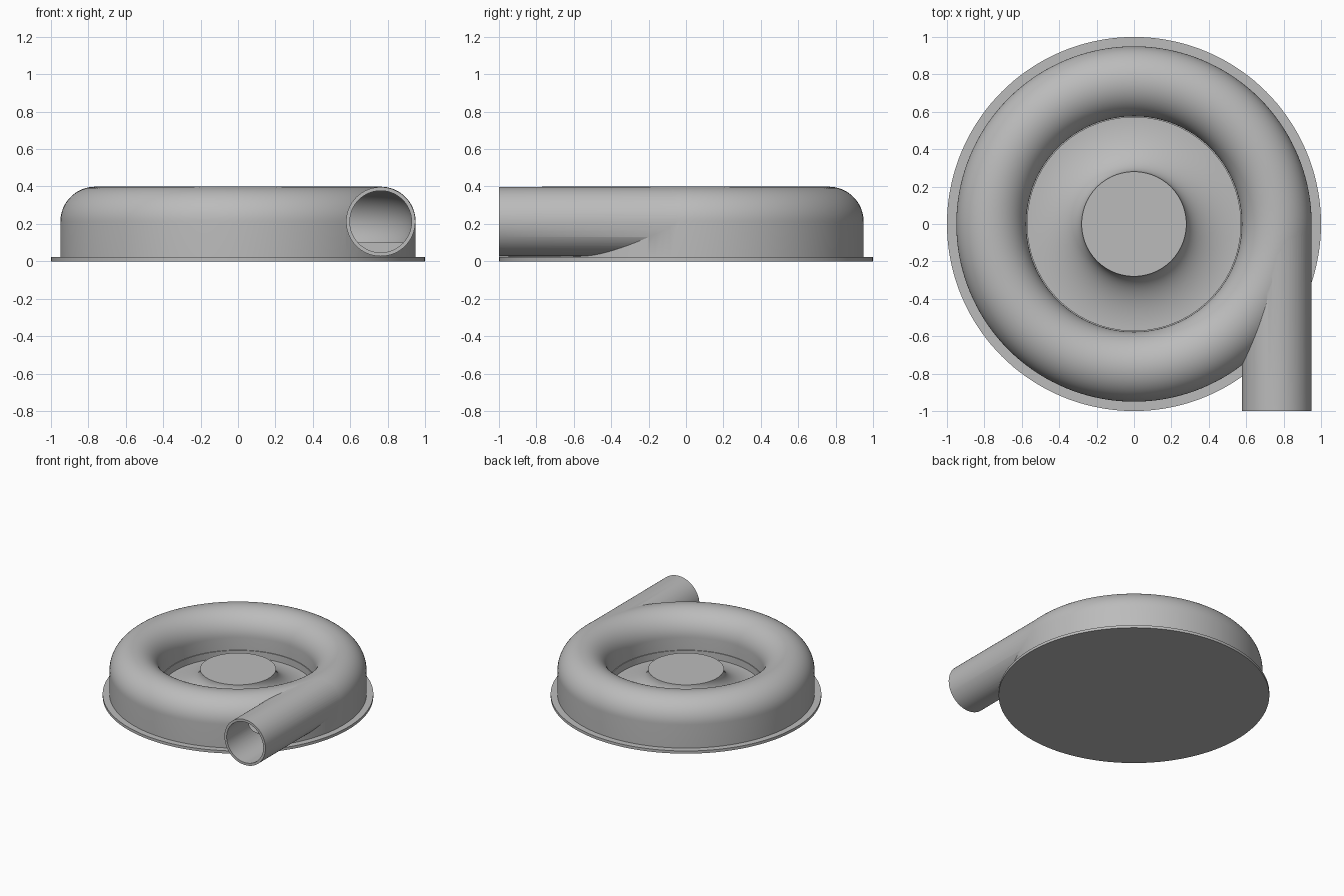
import bpy, bmesh
from math import sin, cos, pi, radians
from mathutils import Matrix

cube = bpy.data.objects.get("Cube")
if cube:
    bpy.data.objects.remove(cube, do_unlink=True)

GREY = (0.5, 0.5, 0.5, 1)
metal = bpy.data.materials.new("grey metal")
metal.use_nodes = True
metal.diffuse_color = GREY
metal.node_tree.nodes["Principled BSDF"].inputs["Base Color"].default_value = GREY

SEGMENTS = 144
TUBE_R, TUBE_Z = 0.763, 0.212   # scroll tube centre
OUTER, BORE = 0.187, 0.167      # scroll tube radii


def finish(name, bm):
    bmesh.ops.recalc_face_normals(bm, faces=bm.faces)
    mesh = bpy.data.meshes.new(name)
    bm.to_mesh(mesh)
    bm.free()
    mesh.materials.append(metal)
    obj = bpy.data.objects.new(name, mesh)
    bpy.context.collection.objects.link(obj)
    return obj


def revolve(name, profile, closed=True):
    """Spin an (r, z) profile about the z axis."""
    bm = bmesh.new()
    verts = [bm.verts.new((r, 0, z)) for r, z in profile]
    edges = [bm.edges.new(p) for p in zip(verts, verts[1:])]
    if closed:
        edges.append(bm.edges.new((verts[-1], verts[0])))
    bmesh.ops.spin(bm, geom=verts + edges, cent=(0, 0, 0), axis=(0, 0, 1),
                   angle=2 * pi, steps=SEGMENTS, use_merge=True)
    bmesh.ops.remove_doubles(bm, verts=bm.verts, dist=1e-5)
    return finish(name, bm)


def pipe(name, radius, y0, y1):
    """Solid cylinder along y at the scroll outlet."""
    bm = bmesh.new()
    place = (Matrix.Translation((TUBE_R, (y0 + y1) / 2, TUBE_Z))
             @ Matrix.Rotation(pi / 2, 4, "X"))
    bmesh.ops.create_cone(bm, cap_ends=True, segments=96, radius1=radius,
                          radius2=radius, depth=y1 - y0, matrix=place)
    return finish(name, bm)


def arc(radius, start, end, steps=32):
    angles = [radians(start + (end - start) * i / steps) for i in range(steps + 1)]
    return [(TUBE_R + radius * cos(a), TUBE_Z + radius * sin(a)) for a in angles]


def smooth(obj):
    bpy.ops.object.select_all(action="DESELECT")
    obj.select_set(True)
    bpy.context.view_layer.objects.active = obj
    bpy.ops.object.shade_smooth_by_angle(angle=radians(30))


def combine(obj, tool, operation):
    bpy.context.view_layer.objects.active = obj
    mod = obj.modifiers.new(operation.title(), "BOOLEAN")
    mod.operation, mod.solver, mod.object = operation, "EXACT", tool
    bpy.ops.object.modifier_apply(modifier=mod.name)
    bpy.data.objects.remove(tool, do_unlink=True)


# Thin round base flange
base = revolve("base_flange", [(0, 0), (1, 0), (1, 0.022), (0, 0.022)], closed=False)

# Scroll housing: rounded top, straight outer wall, stepped inner lip
housing = revolve("scroll_housing",
                  [(0.95, 0.015)] + arc(OUTER, 0, 180)
                  + [(0.576, 0.11), (0.57, 0.11), (0.57, 0.015)])

# Tangential outlet pipe, then the hollow flow passage
combine(housing, pipe("outlet_pipe", 0.185, -1, 0), "UNION")
floor = (0.1 - TUBE_Z) / BORE
half = BORE * (1 - floor ** 2) ** 0.5
cavity = revolve("flow_cavity", arc(BORE, -42, 222, 48)
                 + [(TUBE_R - half, 0.1), (TUBE_R + half, 0.1)])
combine(housing, cavity, "DIFFERENCE")
combine(housing, pipe("outlet_bore", BORE - 0.002, -1.1, 0), "DIFFERENCE")

# Central hub: flat top with a concave flare down to the rim
flare = [(0.572 - 0.292 * sin(a), 0.225 - 0.17 * cos(a))
         for a in (pi / 2 * i / 24 for i in range(25))]
hub = revolve("centre_hub", [(0, 0.015), (0.572, 0.015)] + flare + [(0, 0.225)],
              closed=False)

for part in (base, housing, hub):
    smooth(part)
